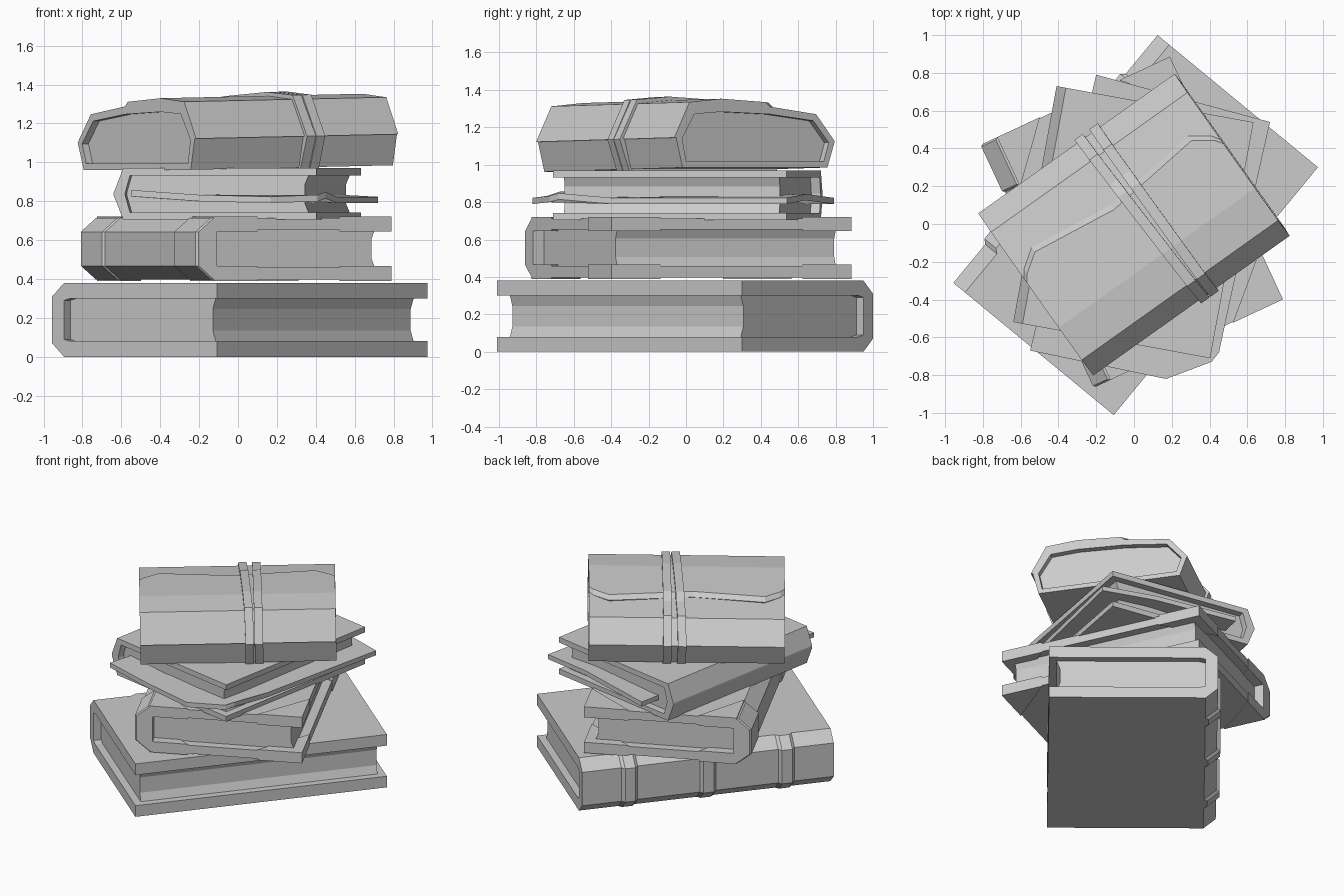
import bpy, bmesh
from math import radians
from mathutils import Matrix, Vector

cube = bpy.data.objects.get("Cube")
if cube:
    bpy.data.objects.remove(cube)

grey = bpy.data.materials.new("plain_grey")
grey.use_nodes = True
colour = (0.6, 0.6, 0.6, 1)
grey.diffuse_color = colour
grey.node_tree.nodes["Principled BSDF"].inputs["Base Color"].default_value = colour


def loft(name, rings, place=Matrix(), recess=None):
    """Skin closed rings of equal point count and cap both ends."""
    bm = bmesh.new()
    rows = [[bm.verts.new(p) for p in ring] for ring in rings]
    n = len(rows[0])
    for a, b in zip(rows, rows[1:]):
        for i in range(n):
            j = (i + 1) % n
            bm.faces.new((a[i], a[j], b[j], b[i]))
    caps = [bm.faces.new(rows[0]), bm.faces.new(rows[-1])]
    bmesh.ops.recalc_face_normals(bm, faces=bm.faces)
    if recess:
        rim, depth = recess
        bmesh.ops.inset_individual(bm, faces=caps, thickness=rim)
        for cap in caps:
            moved = bmesh.ops.extrude_discrete_faces(bm, faces=[cap])["faces"][0]
            moved.normal_update()
            push = moved.normal * -depth
            for v in moved.verts:
                v.co += push
    mesh = bpy.data.meshes.new(name)
    bm.to_mesh(mesh)
    bm.free()
    mesh.materials.append(grey)
    obj = bpy.data.objects.new(name, mesh)
    obj.matrix_world = place
    bpy.context.collection.objects.link(obj)
    return obj


def ring(profile, s, shear=0):
    return [(s + shear * w, w, z) for w, z in profile]


def prism(name, profile, s0, s1, place, shear=0, recess=None):
    return loft(name, [ring(profile, s0, shear), ring(profile, s1, shear)], place, recess)


def placement(x, y, z, degrees, tilt=0):
    return (Matrix.Translation((x, y, z)) @ Matrix.Rotation(radians(degrees), 4, 'Z')
            @ Matrix.Rotation(-tilt, 4, 'Y'))


def book(name, place, L, W, T, th, cw, cz, wall, inset):
    """Local x runs along the spine, local y from spine to fore edge."""
    mid = T / 2
    lo, hi = max(cz, th + 0.01), min(T - cz, T - th - 0.01)
    inner = wall + cw * 0.5
    cover = [(cw, 0), (W, 0), (W, th), (inner, th), (wall, lo), (wall, hi),
             (inner, T - th), (W, T - th), (W, T), (cw, T), (0, T - cz), (0, cz)]
    prism(name + "_cover", cover, 0, L, place)
    fore = W - inset
    step = (T - 2 * th) * 0.25
    pages = [(inner, th), (fore, th), (fore - 0.02, mid - step), (fore - 0.02, mid + step),
             (fore, T - th), (inner, T - th), (wall, hi), (wall, lo)]
    prism(name + "_pages", pages, inset, L - inset, place)


def spine_band(name, place, s0, s1, T, cw, cz, e, soft):
    """Raised band over the spine, with sloping sides."""
    def outline(e):
        return [(cw - e, 0), (-e, cz), (-e, T - cz), (cw - e, T), (cw + 0.02, T), (cw + 0.02, 0)]
    loft(name, [ring(outline(0), s0), ring(outline(e), s0 + soft),
                ring(outline(e), s1 - soft), ring(outline(0), s1)], place)


# Large bottom book with three spine bands
place = placement(0.125, 1.0, 0, 230.5)
book("bottom_book", place, 1.70, 1.10, 0.38, 0.08, 0.08, 0.07, 0.08, 0.05)
for i, s in enumerate((0.32, 0.85, 1.38)):
    spine_band(f"bottom_book_band_{i + 1}", place, s - 0.055, s + 0.055, 0.38, 0.08, 0.07, 0.022, 0.02)

# Second book with corner plates and spine end bands
L, W, T, th = 1.41, 1.09, 0.315, 0.06
place = placement(-0.80, 0.42, 0.398, -65.0)
book("second_book", place, L, W, T, th, 0.085, 0.07, 0.07, 0.06)
size, e = 0.29, 0.008
for end, s, d in (("back", -0.004, 1), ("front", L + 0.004, -1)):
    a, b = sorted((s, s + d * 0.28))
    spine_band(f"second_book_{end}_spine_band", place, a, b, T, 0.085, 0.07, 0.012, 0.01)
    for level, z0 in (("lower", -e), ("upper", T - th - e)):
        z1 = z0 + th + 2 * e
        fore = [(s, W + 0.004), (s + d * size, W + 0.004), (s, W - size)]
        spine = [(s, 0.085), (s + d * size, 0.085), (s, 0.085 + size - 0.04)]
        for side, tri in (("fore", fore), ("spine", spine)):
            loft(f"second_book_{level}_{end}_{side}_corner",
                 [[(x, y, z) for x, y in tri] for z in (z0, z1)], place)

# Third book, thin covers and a pointed spine
place = placement(-0.41, 0.73, 0.705, 259.6)
book("third_book", place, 1.27, 1.06, 0.265, 0.038, 0.05, 0.125, 0.06, 0.05)

# Bent loose sheet sticking out of the third book
sheet = [(-0.55, -0.67, 0.825), (-0.2, -0.743, 0.80), (0.17, -0.82, 0.79), (0.41, -0.73, 0.80),
         (0.45, -0.68, 0.815), (0.51, -0.4, 0.79), (0.72, 0.54, 0.79), (0.35, 0.64, 0.81),
         (-0.2, 0.79, 0.79)]
loft("loose_sheet", [sheet, [(x, y, z + 0.033) for x, y, z in sheet]])

# Soft top book with recessed ends
L = 1.276
place = placement(-0.22, -0.79, 0.962, 35.4, 0.018)
body = [(0.04, 0), (0, 0.16), (0.1, 0.32), (0.3, 0.338), (0.62, 0.325),
        (0.92, 0.285), (1.04, 0.14), (0.99, 0)]
prism("top_book_body", body, 0, L, place, recess=(0.04, 0.04))


# Flap wrapped over the top, with cut corners
def flap(end):
    drop = 0.338 - (end - 0.3) * 0.05
    return [(0, 0.16), (0.1, 0.31), (0.3, 0.325), (end, drop - 0.02), (end + 0.01, drop),
            (end - 0.02, drop + 0.027), (0.3, 0.368), (0.09, 0.35), (-0.012, 0.16)]


loft("top_book_flap", [ring(flap(t), s) for s, t in
                       ((0, 0.61), (0.03, 0.65), (0.13, 0.72), (0.6, 0.66), (L - 0.13, 0.72),
                        (L - 0.03, 0.65), (L, 0.61))], place)

# Two straps wound around the top book
strap = [(0.03, -0.012), (-0.032, 0.16), (0.085, 0.372), (0.3, 0.388), (0.68, 0.365),
         (0.76, 0.33), (0.93, 0.305), (1.062, 0.145), (1.0, -0.012)]
prism("top_book_strap_left", strap, 0.685, 0.74, place, shear=-0.042)
prism("top_book_strap_right", strap, 0.745, 0.80, place, shear=-0.008)
